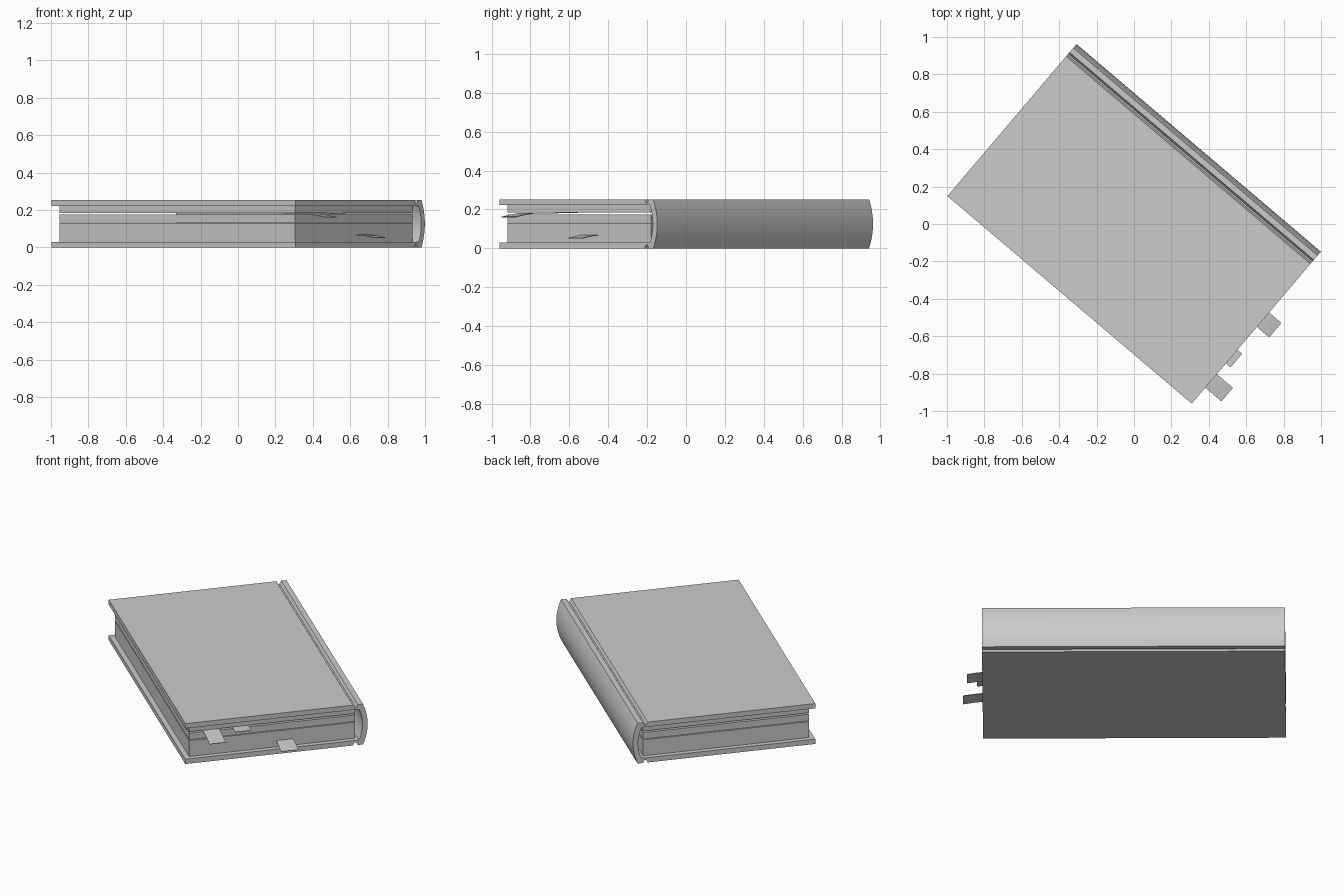
import bpy
import math

if "Cube" in bpy.data.objects:
    bpy.data.objects.remove(bpy.data.objects["Cube"])

ANGLE = math.radians(-40.35)   # book lies turned on the ground
HALF = 0.857                   # half length along the spine
H = 0.252                      # closed thickness


def extrude(name, profile, u0, u1, smooth=False):
    """Extrude a (v, z) outline along the spine direction."""
    n = len(profile)
    verts = [(u, v, z) for u in (u0, u1) for v, z in profile]
    faces = [tuple(range(n))[::-1], tuple(range(n, 2 * n))]
    faces += [(i, (i + 1) % n, n + (i + 1) % n, n + i) for i in range(n)]
    return finish(name, verts, faces, smooth)


def finish(name, verts, faces, smooth=False):
    mesh = bpy.data.meshes.new(name)
    mesh.from_pydata(verts, [], faces)
    mesh.update()
    obj = bpy.data.objects.new(name, mesh)
    bpy.context.collection.objects.link(obj)
    obj.rotation_euler.z = ANGLE
    bpy.ops.object.select_all(action='DESELECT')
    obj.select_set(True)
    bpy.context.view_layer.objects.active = obj
    if smooth:
        bpy.ops.object.shade_smooth_by_angle(angle=math.radians(30))
    return obj


def arc(v_edge, bulge, z0, z1, n=16):
    """Shallow outward curve from z0 to z1."""
    pts = []
    for i in range(n + 1):
        t = 2 * i / n - 1
        pts.append((v_edge + bulge * (1 - t * t), z0 + (z1 - z0) * i / n))
    return pts


# Case: two boards joined by the rounded spine, with hinge grooves
T = 0.03
board = [(-0.532, 0), (0.448, 0), (0.458, 0.018), (0.466, 0.018), (0.476, 0)]
outer = board + arc(0.507, 0.027, 0, H) + [(v, H - z) for v, z in reversed(board)]
inner = [(-0.532, H - T)] + arc(0.484, 0.02, T, H - T)[::-1] + [(-0.532, T)]
extrude("cover_and_spine", outer + inner, -HALF, HALF, True)

# Page block, parted where the markers sit
END = HALF - 0.03
for name, z0, z1 in (("lower_pages", T, 0.130),
                     ("middle_pages", 0.134, 0.175),
                     ("upper_pages", 0.184, H - T)):
    extrude(name, [(-0.502, z0), (0.468, z0), (0.468, z1), (-0.502, z1)], -END, END)


# Thin bent page markers sticking out of one end
def marker(name, v0, v1, tip, z_in, z_out):
    path = [(END - 0.15, z_in), (END, z_in),
            ((END + tip) / 2, z_in * 0.6 + z_out * 0.4), (tip, z_out)]
    verts = [(u, v, z) for u, z in path for v in (v0, v1)]
    faces = [(2 * i, 2 * i + 2, 2 * i + 3, 2 * i + 1) for i in range(3)]
    obj = finish(name, verts, faces)
    mod = obj.modifiers.new("paper", 'SOLIDIFY')
    mod.thickness = 0.003
    mod.offset = 0


marker("marker_low", 0.006, 0.107, 0.943, 0.068, 0.052)
marker("marker_short", -0.250, -0.155, 0.890, 0.182, 0.180)
marker("marker_long", -0.420, -0.325, 0.970, 0.180, 0.161)
